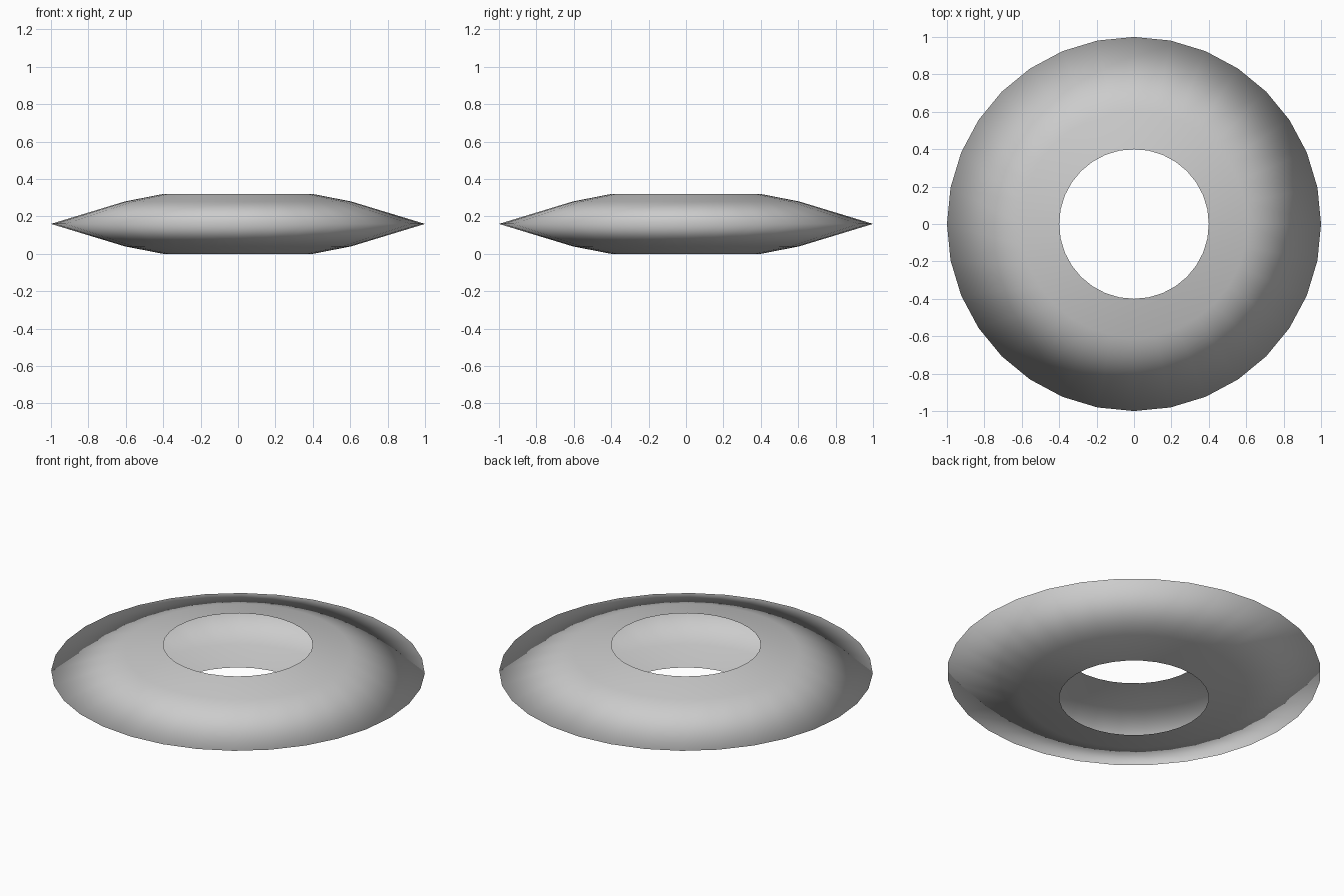
import bpy, bmesh
from math import cos, sin, tau

if "Cube" in bpy.data.objects:
    bpy.data.objects.remove(bpy.data.objects["Cube"])

SIDES = 32
# open half-section (radius, height): lower lip, out to the rim, back to the upper lip
PROFILE = [(0.40, 0.0), (0.605, 0.04), (1.0, 0.16), (0.605, 0.28), (0.40, 0.32)]

# hollow ring shell, open towards the centre hole
bm = bmesh.new()
rings = [[bm.verts.new((r * cos(tau * i / SIDES), r * sin(tau * i / SIDES), z))
          for i in range(SIDES)] for r, z in PROFILE]
for low, high in zip(rings, rings[1:]):
    for i in range(SIDES):
        j = (i + 1) % SIDES
        face = bm.faces.new((low[i], low[j], high[j], high[i]))
        face.smooth = True

mesh = bpy.data.meshes.new("ring_shell")
bm.to_mesh(mesh)
bm.free()
bpy.context.collection.objects.link(bpy.data.objects.new("ring_shell", mesh))
